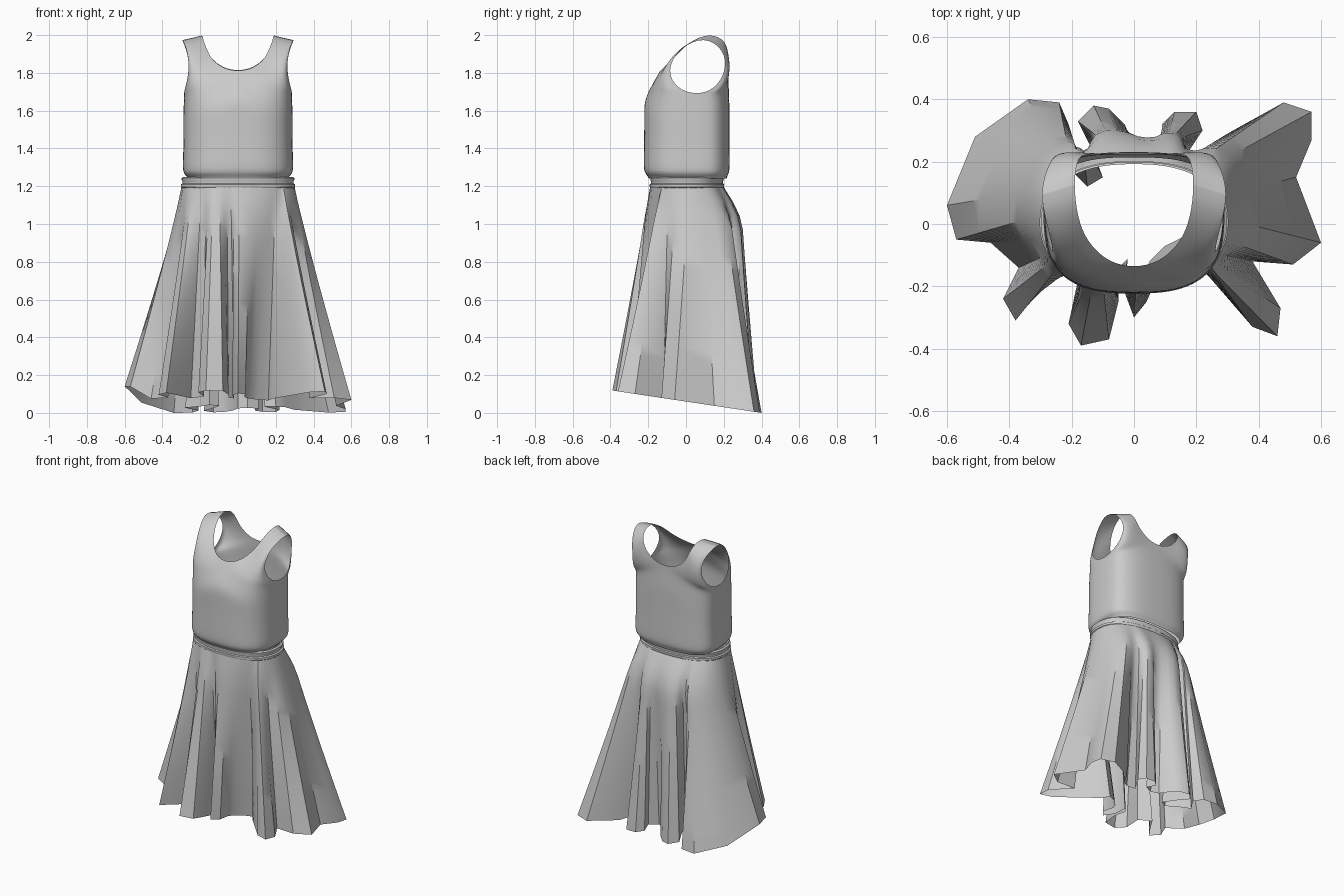
import bpy, bmesh, math
from mathutils import Vector

if "Cube" in bpy.data.objects:
    bpy.data.objects.remove(bpy.data.objects["Cube"])


def finish(bm, name, angle=40, subsurf=0):
    bmesh.ops.remove_doubles(bm, verts=bm.verts, dist=0.0005)
    bmesh.ops.recalc_face_normals(bm, faces=bm.faces)
    me = bpy.data.meshes.new(name)
    bm.to_mesh(me)
    bm.free()
    ob = bpy.data.objects.new(name, me)
    bpy.context.collection.objects.link(ob)
    if subsurf:
        m = ob.modifiers.new("smooth", 'SUBSURF')
        m.levels = m.render_levels = subsurf
    bpy.ops.object.select_all(action='DESELECT')
    ob.select_set(True)
    bpy.context.view_layer.objects.active = ob
    bpy.ops.object.shade_smooth_by_angle(angle=math.radians(angle))
    return ob


def grid(bm, rows, closed=False):
    vs = [[bm.verts.new(p) for p in r] for r in rows]
    n = len(rows[0])
    for a, b in zip(vs, vs[1:]):
        for i in range(n if closed else n - 1):
            j = (i + 1) % n
            bm.faces.new((a[i], a[j], b[j], b[i]))


def spow(v, e):
    return math.copysign(abs(v) ** e, v)


def waist(a, z, k=1.0):
    return Vector((0.3 * k * spow(math.cos(a), .85),
                   0.005 + 0.195 * k * spow(math.sin(a), .85), z))


# Bodice: each quarter runs from the waist up to a strap between neckline and armhole
NECK_F = [(0, -.14, 1.808), (.08, -.125, 1.822), (.15, -.06, 1.88), (.182, .02, 1.97), (.194, .13, 2.012)]
ARM_F = [(.287, .06, 1.685), (.283, -.045, 1.71), (.256, -.105, 1.81), (.268, -.04, 1.93), (.308, .1, 1.998)]
NECK_B = [(0, .222, 1.81), (.08, .225, 1.825), (.155, .225, 1.885), (.182, .215, 1.97), (.194, .13, 2.012)]
ARM_B = [(.287, .06, 1.685), (.283, .15, 1.71), (.256, .215, 1.81), (.268, .205, 1.92), (.308, .1, 1.998)]
LOWER = [(1, .91, 0), (.975, .95, .005), (.93, 1.01, 0), (.8, 1.01, 0), (.6, 1, 0), (.4, 1, 0), (.25, 1, 0), (.12, 1, 0)]
COLS = 8


def quarter(neck, arm, depth):
    rows = []
    upper = []
    for i in range(5):
        s = i / 4
        row = []
        for c in range(COLS + 1):
            t = c / COLS
            ang = t * math.pi / 2
            cosp = max(0, math.cos(ang)) ** .6 if c < COLS else 0
            u = t * s + (1 - s) * math.sin(ang) ** .75
            p = Vector(neck[i]).lerp(Vector(arm[i]), u)
            # round the chest outward, fading towards the strap
            y0 = neck[0][1]
            chord = y0 + (.06 - y0) * u
            body = .06 + (y0 + (depth - y0) * u - .06) * cosp
            p.y += (body - chord) * (1 - s) ** 2.2
            row.append(p)
        upper.append(row)
    for r, k, dz in LOWER:
        row = []
        for c in range(COLS + 1):
            a = c / COLS * math.pi / 2
            top = upper[0][c]
            ring = Vector((.29 * k * math.sin(a) ** .75,
                           .06 + (depth - .06) * k * max(0, math.cos(a)) ** .62, 0))
            if c == COLS:
                ring.y = .06
            p = top.lerp(ring, min(1, r / .25))
            p.z = top.z + (1.24 - top.z) * r + dz
            row.append(p)
        rows.append(row)
    return rows + upper


bm = bmesh.new()
for neck, arm, depth in ((NECK_F, ARM_F, -.222), (NECK_B, ARM_B, .23)):
    rows = quarter(neck, arm, depth)
    for side in (1, -1):
        grid(bm, [[(p.x * side, p.y, p.z) for p in r] for r in rows])
finish(bm, "bodice", 50, 2)

# Waistband with piped edges
bm = bmesh.new()
BAND = [(.96, 1.25), (.995, 1.243), (.995, 1.233), (.98, 1.225), (.98, 1.215),
        (1.01, 1.21), (1.01, 1.195), (.99, 1.188)]
grid(bm, [[waist(i / 64 * math.tau, z, k) for i in range(64)] for k, z in BAND], True)
finish(bm, "waistband", 30)

# Skirt: loft from the waist to a deeply folded hem outline
HEM = [(0, -.30), (.04, -.25), (.035, -.16), (.05, -.12), (.10, -.07), (.16, -.04), (.18, -.10),
       (.25, -.18), (.38, -.33), (.46, -.36), (.47, -.27), (.38, -.12), (.51, -.13), (.60, -.06),
       (.52, .15), (.57, .27), (.57, .36), (.48, .39), (.30, .29), (.25, .20), (.20, .17),
       (.14, .18), (.18, .24), (.22, .30), (.20, .36), (.13, .36), (.09, .32), (.11, .25),
       (.05, .22), (0, .24), (-.03, .32), (-.08, .37), (-.13, .38), (-.18, .33), (-.14, .25),
       (-.10, .15), (-.15, .12), (-.20, .17), (-.28, .22), (-.21, .32), (-.24, .39), (-.34, .40),
       (-.51, .28), (-.60, .06), (-.57, -.05), (-.46, -.06), (-.37, -.14), (-.42, -.24),
       (-.38, -.31), (-.33, -.24), (-.25, -.12), (-.18, -.18), (-.21, -.32), (-.17, -.39),
       (-.08, -.37), (-.05, -.25), (-.05, -.14), (-.02, -.11), (-.03, -.22)]
n = len(HEM)
angles = []
for x, y in HEM:
    a = math.atan2(y / .2, x / .3)
    if angles:
        a += math.tau * round((angles[-1] - a) / math.tau)
    angles.append(a)


def wrapped(i):
    return angles[i % n] + math.tau * (i // n)


smooth = [sum(wrapped(i + d) for d in range(-3, 4)) / 7 for i in range(n)]
rows = []
STEPS = 16
for r in range(STEPS + 1):
    s = r / STEPS
    row = []
    for (x, y), a in zip(HEM, smooth):
        hem = Vector((x, y, max(0, .06 - .15 * y + .6 * max(0, -x - .45))))
        base = waist(a, 1.195)
        hip = math.sin(min(1, s / .2) * math.pi / 2)
        base.y *= 1 + (.45 if base.y > 0 else .08) * hip
        p = base.lerp(hem, s ** 1.08)
        p.z = base.z + (hem.z - base.z) * s
        row.append(p)
    rows.append(row)
bm = bmesh.new()
grid(bm, rows, True)
finish(bm, "skirt", 35)
